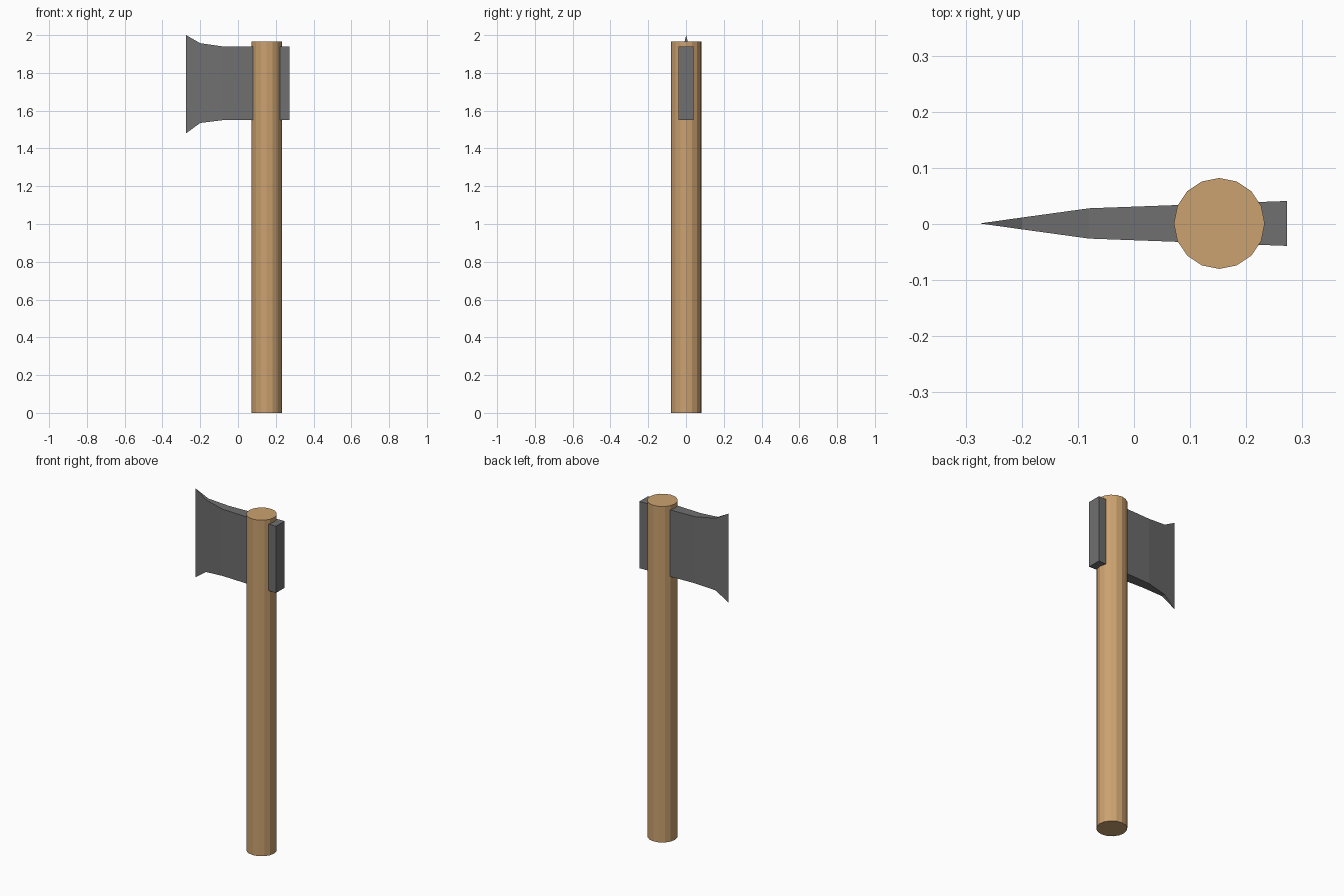
import bpy, bmesh

if "Cube" in bpy.data.objects:
    bpy.data.objects.remove(bpy.data.objects["Cube"])


def material(name, color):
    m = bpy.data.materials.new(name)
    m.diffuse_color = (*color, 1)
    m.use_nodes = True
    m.node_tree.nodes["Principled BSDF"].inputs["Base Color"].default_value = m.diffuse_color
    return m


# handle: 16-sided straight pole
bpy.ops.mesh.primitive_cylinder_add(vertices=16, radius=0.081, depth=1.965,
                                    location=(0.152, 0.001, 1.965 / 2))
handle = bpy.context.object
handle.name = "handle"
handle.data.materials.append(material("wood", (0.60, 0.36, 0.16)))

# axe head: sections along x as (x, half thickness, bottom z, top z)
sections = [(-0.08, 0.027, 1.55, 1.94),
            (0.273, 0.040, 1.55, 1.94)]
flare = (-0.20, 0.0105, 1.535, 1.957)
edge_x, edge_lo, edge_hi = -0.275, 1.48, 2.0

bm = bmesh.new()
rings = []
for x, t, lo, hi in [flare] + sections:
    rings.append([bm.verts.new((x, 0.001 + y, z))
                  for y, z in ((-t, lo), (t, lo), (t, hi), (-t, hi))])
for a, b in zip(rings, rings[1:]):
    for i in range(4):
        j = (i + 1) % 4
        bm.faces.new((a[i], a[j], b[j], b[i]))
bm.faces.new(rings[-1])

# sharp cutting edge closing the front of the blade
lo = bm.verts.new((edge_x, 0.001, edge_lo))
hi = bm.verts.new((edge_x, 0.001, edge_hi))
a = rings[0]
bm.faces.new((a[0], a[1], lo))
bm.faces.new((a[2], a[3], hi))
bm.faces.new((a[1], a[2], hi, lo))
bm.faces.new((a[3], a[0], lo, hi))
bmesh.ops.recalc_face_normals(bm, faces=bm.faces)

mesh = bpy.data.meshes.new("axe_head")
bm.to_mesh(mesh)
bm.free()
head = bpy.data.objects.new("axe_head", mesh)
bpy.context.collection.objects.link(head)
mesh.materials.append(material("steel", (0.16, 0.16, 0.16)))
